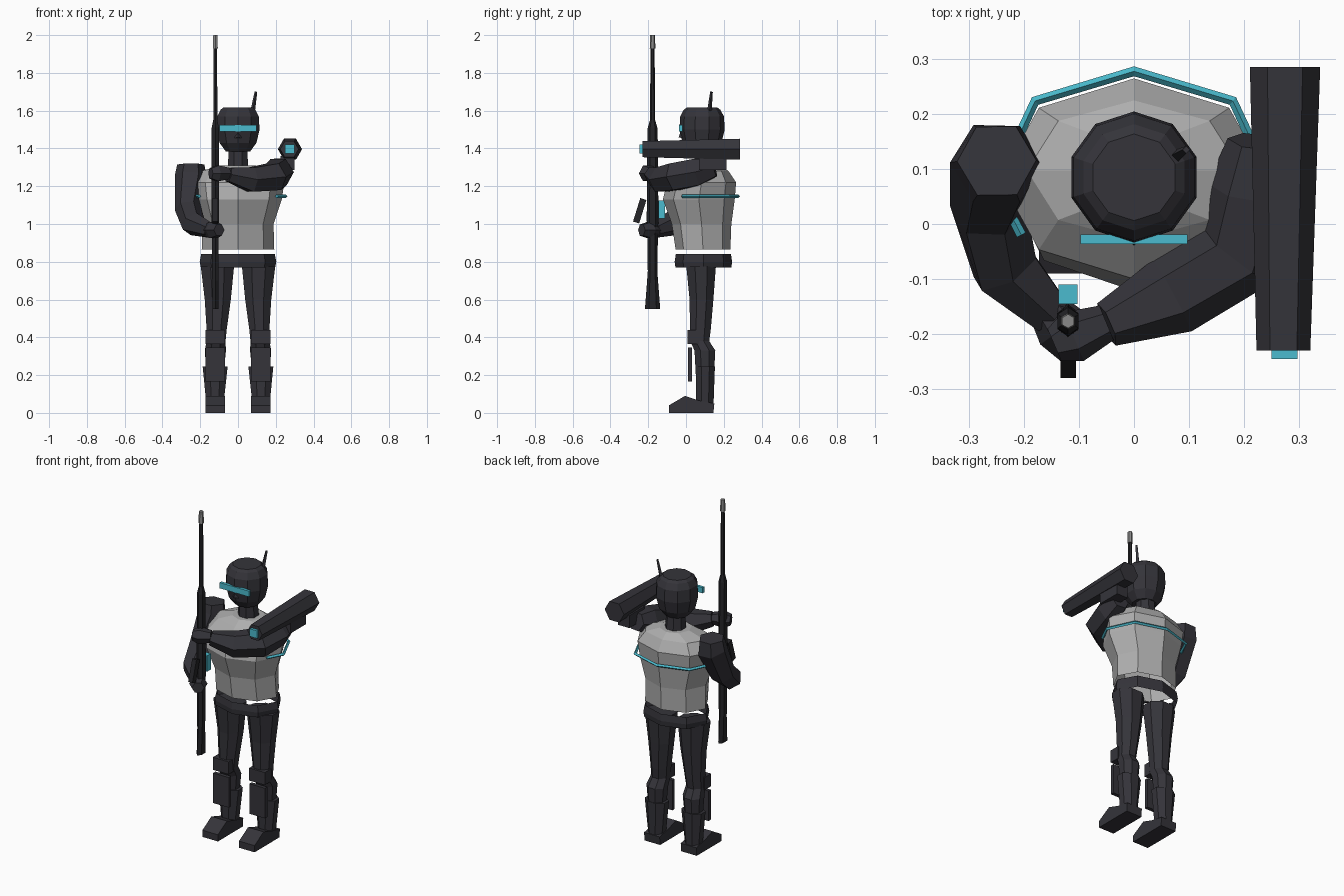
import bpy, bmesh, math
from mathutils import Vector, Matrix

if "Cube" in bpy.data.objects:
    bpy.data.objects.remove(bpy.data.objects["Cube"])


def material(name, rgb):
    m = bpy.data.materials.new(name)
    m.diffuse_color = (*rgb, 1)
    m.use_nodes = True
    m.node_tree.nodes["Principled BSDF"].inputs["Base Color"].default_value = m.diffuse_color
    return m


DARK = material("charcoal", (0.035, 0.034, 0.042))
GUN = material("gun_black", (0.018, 0.018, 0.021))
GREY = material("light_grey", (0.42, 0.42, 0.42))
STEEL = material("steel", (0.25, 0.25, 0.25))
CYAN = material("cyan", (0.07, 0.50, 0.62))


def finish(name, bm, mat):
    bmesh.ops.recalc_face_normals(bm, faces=bm.faces)
    me = bpy.data.meshes.new(name)
    bm.to_mesh(me)
    bm.free()
    me.materials.append(mat)
    ob = bpy.data.objects.new(name, me)
    bpy.context.collection.objects.link(ob)
    return ob


def skin(name, rings, mat, caps=True):
    """Bridge rings of equal point count."""
    bm = bmesh.new()
    vs = [[bm.verts.new(p) for p in r] for r in rings]
    n = len(vs[0])
    for a, b in zip(vs, vs[1:]):
        for i in range(n):
            j = (i + 1) % n
            bm.faces.new((a[i], a[j], b[j], b[i]))
    if caps:
        bm.faces.new(vs[0])
        bm.faces.new(vs[-1])
    return finish(name, bm, mat)


def circle(n, half):
    """Unit polygon; half turns it half a step so its flats touch the unit box."""
    k = 1 / math.cos(math.pi / n) if half else 1
    o = 0.5 if half else 0
    return [(k * math.cos(2 * math.pi * (i + o) / n),
             k * math.sin(2 * math.pi * (i + o) / n)) for i in range(n)]


def loft(name, rings, mat, n=8, half=True, caps=True):
    """Upright loft; each ring is (z, cx, cy, rx, ry)."""
    c = circle(n, half)
    return skin(name, [[(cx + rx * a, cy + ry * b, z) for a, b in c]
                       for z, cx, cy, rx, ry in rings], mat, caps)


def tube(name, path, mat, n=6, ref=(0, 0, 1)):
    """Limb along a path of (x, y, z, radius)."""
    pts = [Vector(p[:3]) for p in path]
    rings = []
    for i, p in enumerate(pts):
        t = (pts[min(i + 1, len(pts) - 1)] - pts[max(i - 1, 0)]).normalized()
        u = t.cross(Vector(ref)).normalized()
        v = u.cross(t)
        rings.append([p + path[i][3] * (a * u + b * v) for a, b in circle(n, False)])
    return skin(name, rings, mat)


def box(name, x, y, z, mat, tilt=0):
    """Box from ranges, tilted about x around its centre."""
    bm = bmesh.new()
    c = Vector((sum(x) / 2, sum(y) / 2, sum(z) / 2))
    m = (Matrix.Translation(c) @ Matrix.Rotation(tilt, 4, 'X')
         @ Matrix.Diagonal((x[1] - x[0], y[1] - y[0], z[1] - z[0], 1)))
    bmesh.ops.create_cube(bm, size=1, matrix=m)
    return finish(name, bm, mat)


# Torso shell, open at the waist
torso = [(0.865, 0.192, -0.055, 0.235), (1.00, 0.188, -0.075, 0.24),
         (1.13, 0.232, -0.122, 0.258), (1.22, 0.245, -0.10, 0.265),
         (1.28, 0.195, -0.03, 0.225), (1.31, 0.09, 0.01, 0.185)]
shell = loft("torso", [(z, 0, (f + b) / 2, r, (b - f) / 2) for z, r, f, b in torso],
             GREY, half=False, caps=False)
bm = bmesh.new()
bm.from_mesh(shell.data)
bm.faces.new([v for v in bm.verts if v.co.z > 1.3])   # collar top
bmesh.ops.recalc_face_normals(bm, faces=bm.faces)
bm.to_mesh(shell.data)
bm.free()

# Glowing strip around the back and sides
side = [(0.205, -0.02), (0.252, 0.07), (0.18, 0.224)]
strip = side + [(0, 0.278)] + [(-x, y) for x, y in reversed(side)]
tube("back_strip", [(x, y, 1.147, 0.009) for x, y in strip], CYAN, n=4)

# Belt ring, separate from the torso
loft("belt", [(0.77, 0, 0.092, 0.197, 0.148), (0.80, 0, 0.092, 0.203, 0.152),
              (0.84, 0, 0.092, 0.195, 0.146)], DARK, half=False, caps=False)

# Neck, head, visor, nose, antenna
loft("neck", [(1.29, 0, 0.10, 0.055, 0.055), (1.40, 0, 0.095, 0.048, 0.05)], DARK)
head = [(1.385, 0.065), (1.43, 0.098), (1.50, 0.114), (1.57, 0.110),
        (1.605, 0.092), (1.618, 0.075)]
loft("head", [(z, 0, 0.085, r, r) for z, r in head], DARK, n=10)
box("visor", (-0.097, 0.097), (-0.036, -0.019), (1.49, 1.524), CYAN)
tube("nose", [(0, -0.015, 1.49, 0.012), (0, -0.022, 1.455, 0.018)], DARK, n=4, ref=(0, 1, 0))
tube("antenna", [(0.075, 0.122, 1.58, 0.013), (0.095, 0.135, 1.70, 0.007)],
     DARK, n=4, ref=(0, 1, 0))

# Legs, boots, feet and guards on both sides
leg = [(0.775, 0.109, 0.08, 0.088, 0.078), (0.60, 0.107, 0.082, 0.069, 0.063),
       (0.44, 0.113, 0.076, 0.053, 0.055), (0.38, 0.116, 0.073, 0.050, 0.05),
       (0.33, 0.120, 0.10, 0.056, 0.055), (0.20, 0.121, 0.10, 0.045, 0.048),
       (0.05, 0.122, 0.10, 0.042, 0.044)]
foot = [(-0.09, 0), (-0.09, 0.04), (-0.005, 0.09), (0.07, 0.065), (0.15, 0.05), (0.145, 0)]
for s, tag in ((-1, "right"), (1, "left")):
    loft(tag + "_leg", [(z, s * cx, cy, rx, ry) for z, cx, cy, rx, ry in leg], DARK)
    loft(tag + "_boot", [(0.245, s * 0.121, 0.103, 0.066, 0.050),
                         (0.05, s * 0.122, 0.10, 0.046, 0.046)], DARK)
    skin(tag + "_foot", [[(s * x, y, z) for y, z in foot] for x in (0.07, 0.173)], DARK)
    x = sorted((s * 0.068, s * 0.172))
    box(tag + "_knee_pad", x, (0.008, 0.07), (0.365, 0.44), DARK)
    box(tag + "_shin_plate", x, (0.01, 0.032), (0.165, 0.345), DARK)

# Right arm, hanging and bent to the lower grip
tube("right_arm", [(-0.25, 0.115, 1.315, 0.072), (-0.25, 0.11, 1.25, 0.085),
                   (-0.265, 0.03, 1.08, 0.070), (-0.235, -0.08, 1.0, 0.066),
                   (-0.15, -0.165, 0.968, 0.042)], DARK, ref=(1, 0.6, 0))
tube("right_hand", [(-0.165, -0.145, 0.968, 0.034), (-0.13, -0.19, 0.968, 0.05),
                    (-0.10, -0.235, 0.968, 0.034)], DARK)

# Left arm, raised across the chest to the upper grip
tube("left_arm", [(0.225, 0.15, 1.30, 0.055), (0.215, 0.06, 1.275, 0.082),
                  (0.19, -0.055, 1.25, 0.082), (0.07, -0.13, 1.235, 0.074),
                  (-0.05, -0.183, 1.262, 0.042)], DARK)
tube("left_hand", [(-0.05, -0.18, 1.268, 0.034), (-0.11, -0.205, 1.268, 0.048),
                   (-0.145, -0.22, 1.268, 0.032)], DARK)

# Shoulder launcher on its mount
c6 = circle(6, False)
skin("launcher", [[(cx + r * a, y, 1.396 + r * b) for a, b in c6]
                  for y, cx, r in ((-0.23, 0.272, 0.049), (0.286, 0.275, 0.064))], DARK)
box("launcher_lens", (0.25, 0.298), (-0.246, -0.228), (1.374, 1.42), CYAN)
box("launcher_mount", (0.225, 0.30), (0.07, 0.215), (1.285, 1.36), DARK)

# Long rifle held upright
GX, GY = -0.12, -0.177
rifle = [(0.55, 0.016, 0.035), (0.70, 0.016, 0.025), (0.75, 0.018, 0.022),
         (0.98, 0.018, 0.025), (1.02, 0.02, 0.027), (1.44, 0.019, 0.024),
         (1.51, 0.019, 0.022), (1.55, 0.011, 0.012), (1.97, 0.009, 0.009)]
loft("rifle", [(z, GX, GY, a, b) for z, a, b in rifle], GUN, n=6)
loft("muzzle", [(1.93, GX, GY, 0.013, 0.013), (2.0, GX, GY, 0.011, 0.011)], STEEL, n=6)
box("magazine", (-0.134, -0.106), (-0.262, -0.228), (1.005, 1.135), GUN, tilt=-0.3)
box("scope_light", (-0.137, -0.103), (-0.146, -0.11), (1.03, 1.125), CYAN)
